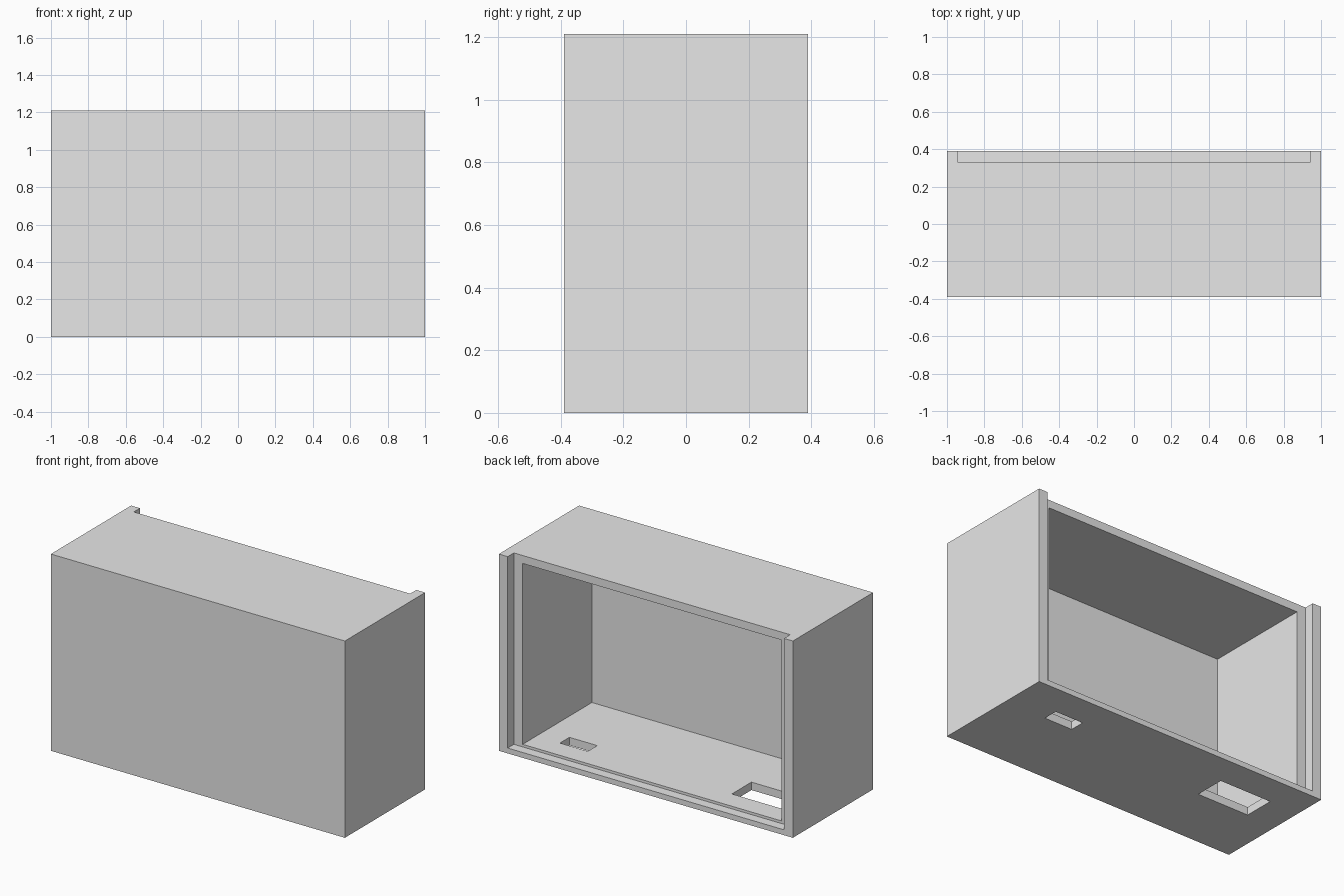
import bpy
from mathutils import Vector

old = bpy.data.objects.get("Cube")
if old:
    bpy.data.objects.remove(old, do_unlink=True)

# Single plain grey
grey = bpy.data.materials.new("plain_grey")
grey.use_nodes = True
grey.diffuse_color = (0.8, 0.8, 0.8, 1)
grey.node_tree.nodes["Principled BSDF"].inputs["Base Color"].default_value = (0.8, 0.8, 0.8, 1)


def box(name, low, high):
    """Axis-aligned box between two corners."""
    low, high = Vector(low), Vector(high)
    bpy.ops.mesh.primitive_cube_add(size=1, location=(low + high) / 2)
    ob = bpy.context.object
    ob.name = name
    ob.scale = high - low
    bpy.ops.object.transform_apply(location=False, rotation=False, scale=True)
    ob.data.materials.append(grey)
    return ob


def cut(target, name, low, high):
    """Subtract a box from the target and discard the cutter."""
    cutter = box(name, low, high)
    cutter.hide_render = True
    mod = target.modifiers.new(name, 'BOOLEAN')
    mod.operation = 'DIFFERENCE'
    mod.solver = 'EXACT'
    mod.object = cutter
    bpy.context.view_layer.objects.active = target
    bpy.ops.object.modifier_apply(modifier=mod.name)
    bpy.data.objects.remove(cutter, do_unlink=True)


WIDTH, DEPTH, HEIGHT = 1.0, 0.39, 1.21
FLOOR = 0.049
REBATE_Y = 0.33

# Enclosure shell, open at the back
shell = box("enclosure_shell", (-WIDTH, -DEPTH, 0), (WIDTH, DEPTH, HEIGHT))

# Rebate for a sliding back panel, open at the top
cut(shell, "panel_rebate", (-0.94, REBATE_Y, 0.033), (0.94, DEPTH + 0.1, HEIGHT + 0.1))

# Inner cavity
cut(shell, "cavity", (-0.88, -0.343, FLOOR), (0.88, REBATE_Y + 0.03, HEIGHT - FLOOR))

# Two rectangular openings through the floor
cut(shell, "small_port", (0.53, 0.105, -0.1), (0.72, 0.197, 0.1))
cut(shell, "large_port", (-0.80, 0.007, -0.1), (-0.45, 0.197, 0.1))
